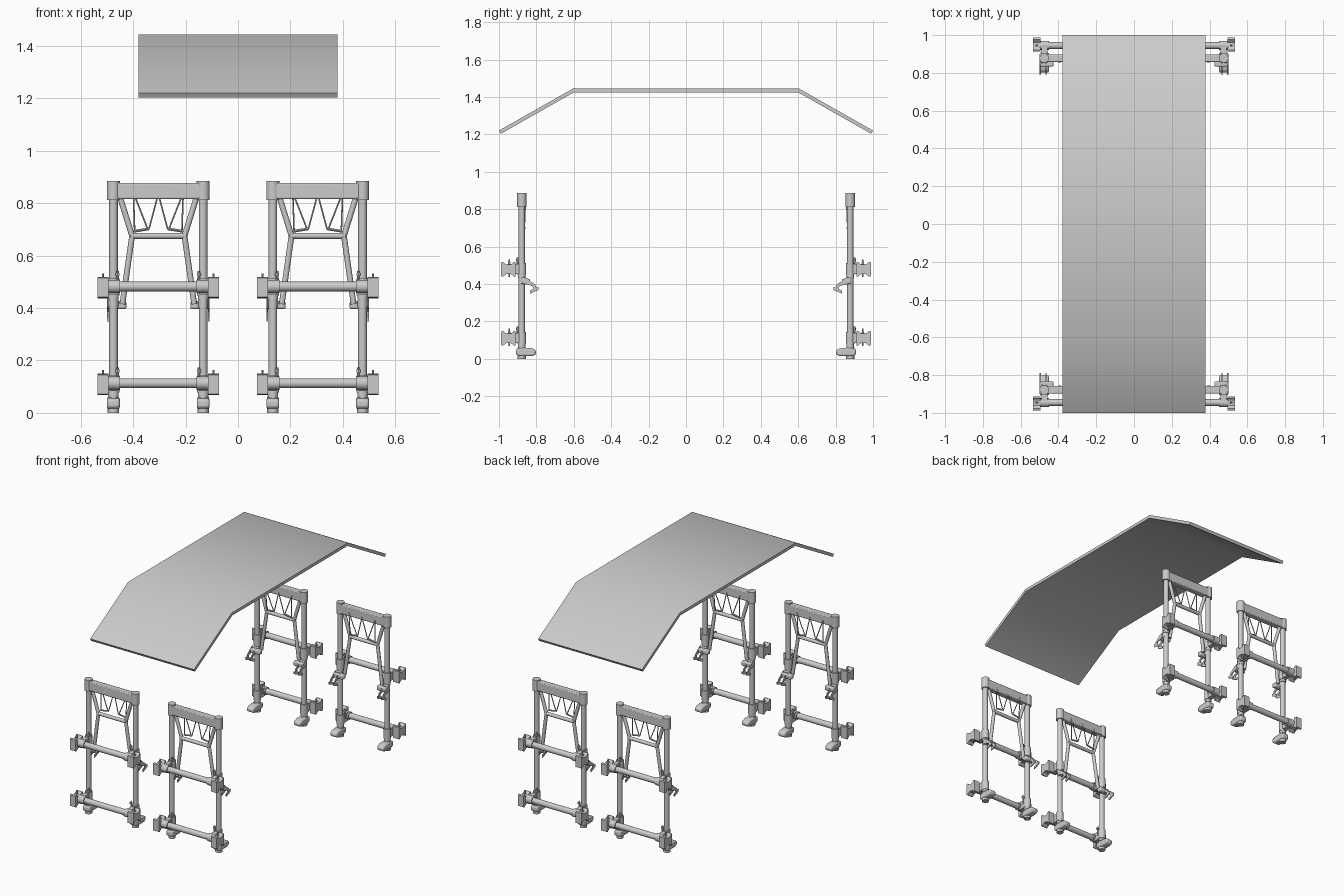
import bpy, bmesh, math
from mathutils import Vector, Matrix

if "Cube" in bpy.data.objects:
    bpy.data.objects.remove(bpy.data.objects["Cube"])

PX, PY, CX = 0.171, 0.878, 0.304   # post offset, frame depth, frame centre
BY = -0.067                        # rail offset in front of the posts
RAILS = (0.482, 0.113)


def tube(bm, p, q, r, seg=16):
    p, q = Vector(p), Vector(q)
    d = q - p
    m = Matrix.Translation((p + q) / 2) @ d.to_track_quat('Z', 'Y').to_matrix().to_4x4()
    bmesh.ops.create_cone(bm, cap_ends=True, segments=seg, radius1=r, radius2=r,
                          depth=d.length, matrix=m)


def path(bm, pts, r, seg=16):
    for p, q in zip(pts, pts[1:]):
        tube(bm, p, q, r, seg)


def box(bm, x, y, z):
    m = Matrix.Translation(((x[0] + x[1]) / 2, (y[0] + y[1]) / 2, (z[0] + z[1]) / 2))
    s = Matrix.Diagonal((abs(x[1] - x[0]), y[1] - y[0], z[1] - z[0], 1))
    bmesh.ops.create_cube(bm, size=1, matrix=m @ s)


def prism(bm, pts, x0, x1):
    f = bm.faces.new([bm.verts.new((x0, y, z)) for y, z in pts])
    g = bmesh.ops.extrude_face_region(bm, geom=[f])
    bmesh.ops.translate(bm, vec=(x1 - x0, 0, 0),
                        verts=[v for v in g['geom'] if isinstance(v, bmesh.types.BMVert)])


def finish(bm, name, places, bevel=0):
    bmesh.ops.recalc_face_normals(bm, faces=bm.faces)
    me = bpy.data.meshes.new(name)
    bm.to_mesh(me)
    bm.free()
    for i, m in enumerate(places):
        ob = bpy.data.objects.new(f"{name}_{i + 1}", me)
        bpy.context.collection.objects.link(ob)
        ob.matrix_world = m
        if bevel:
            b = ob.modifiers.new("bevel", 'BEVEL')
            b.width, b.segments, b.limit_method = bevel, 2, 'ANGLE'
        if i == 0:
            bpy.ops.object.select_all(action='DESELECT')
            ob.select_set(True)
            bpy.context.view_layer.objects.active = ob
            bpy.ops.object.shade_smooth_by_angle(angle=math.radians(35))


# folded roof panel
bm = bmesh.new()
half = [(-0.99, 1.203), (-1, 1.22), (-0.605, 1.444)]
prism(bm, half + [(-y, z) for y, z in reversed(half)] + [(0.6, 1.424), (-0.6, 1.424)],
      -0.379, 0.379)
finish(bm, "folded_panel", [Matrix()])

# frames are modelled once, then placed at four corners (back pair turned round)
places = [Matrix.Translation((sx * CX, sy * PY, 0)) @ Matrix.Rotation(0 if sy < 0 else math.pi, 4, 'Z')
          for sx in (-1, 1) for sy in (-1, 1)]

# posts with end caps and top beam
bm = bmesh.new()
for s in (-1, 1):
    tube(bm, (s * PX, 0, 0.01), (s * PX, 0, 0.87), 0.0165, 24)
    tube(bm, (s * PX, 0, 0.812), (s * PX, 0, 0.885), 0.025, 24)
finish(bm, "frame_posts", places)
bm = bmesh.new()
box(bm, (-PX, PX), (-0.02, 0.02), (0.816, 0.877))
finish(bm, "top_beam", places, 0.005)

# hourglass brace
bm = bmesh.new()
for s in (-1, 1):
    path(bm, [(s * 0.145, 0, 0.82), (s * 0.1, 0, 0.675), (s * 0.137, 0.005, 0.415)], 0.011)
tube(bm, (-0.107, 0, 0.675), (0.107, 0, 0.675), 0.0115)
finish(bm, "hourglass_brace", places)

# thin zigzag hanger wires
bm = bmesh.new()
for s in (-1, 1):
    path(bm, [(0, 0.02, 0.835), (s * 0.036, 0.014, 0.7), (s * 0.095, 0.014, 0.69)], 0.003, 8)
    path(bm, [(s * 0.095, 0.02, 0.84), (s * 0.09, 0.014, 0.69)], 0.003, 8)
    path(bm, [(s * 0.095, 0.02, 0.84), (s * 0.04, 0.014, 0.7)], 0.003, 8)
    tube(bm, (s * 0.036, 0.014, 0.702), (s * 0.085, 0.014, 0.694), 0.005, 8)
finish(bm, "hanger_wires", places)

# horizontal rails
bm = bmesh.new()
for z in RAILS:
    tube(bm, (-0.2, BY, z), (0.2, BY, z), 0.0185, 24)
finish(bm, "rails", places)

# waisted rail-end clamps
bm = bmesh.new()
waist = [(-0.11, 0.036), (-0.1, 0.04), (-0.094, 0.034), (-0.082, 0.025), (-0.06, 0.025),
         (-0.046, 0.034), (-0.042, 0.041), (-0.034, 0.038)]
for z in RAILS:
    pts = [(y, z - 0.004 + h) for y, h in waist] + [(y, z - 0.004 - h) for y, h in reversed(waist)]
    for s in (-1, 1):
        prism(bm, pts, s * 0.19, s * 0.232)
finish(bm, "rail_end_clamps", places)

# couplers joining rails to posts, with bolts
bm = bmesh.new()
for z in RAILS:
    for s in (-1, 1):
        x = s * PX
        tube(bm, (x, 0, z - 0.035), (x, 0, z + 0.03), 0.023, 20)
        box(bm, (x - 0.016, x + 0.016), (-0.06, -0.01), (z - 0.03, z + 0.025))
        tube(bm, (x - 0.025, BY, z), (x + 0.025, BY, z), 0.025, 20)
        tube(bm, (x, 0, z - 0.05), (x, 0, z - 0.03), 0.02, 20)
        tube(bm, (x - s * 0.016, -0.022, z), (x - s * 0.016, -0.022, z + 0.06), 0.005, 8)
        tube(bm, (x - s * 0.016, -0.022, z + 0.042), (x - s * 0.016, -0.022, z + 0.052), 0.009, 6)
        tube(bm, (s * 0.211, BY, z - 0.045), (s * 0.211, BY, z + 0.05), 0.004, 8)
        tube(bm, (s * 0.211, BY, z + 0.026), (s * 0.211, BY, z + 0.034), 0.008, 6)
finish(bm, "rail_couplers", places)

# brace blocks
bm = bmesh.new()
for s in (-1, 1):
    box(bm, (s * 0.122, s * 0.193), (0.012, 0.045), (0.396, 0.426))
    box(bm, (s * 0.152, s * 0.192), (-0.005, 0.025), (0.4, 0.436))
finish(bm, "brace_blocks", places, 0.007)

# paired hooked levers
bm = bmesh.new()
lever = [(0.01, 0.436), (0.03, 0.43), (0.05, 0.412), (0.072, 0.396), (0.078, 0.38),
         (0.09, 0.384), (0.089, 0.367), (0.045, 0.349), (0.044, 0.365),
         (0.062, 0.374), (0.058, 0.387), (0.035, 0.395), (0.012, 0.402)]
for s in (-1, 1):
    for x in (0.161, 0.192):
        prism(bm, lever, s * x - 0.003, s * x + 0.003)
finish(bm, "hooked_levers", places)

# feet: cup round the post and a rounded toe facing inward
bm = bmesh.new()
for s in (-1, 1):
    tube(bm, (s * PX, 0, 0), (s * PX, 0, 0.06), 0.022, 20)
finish(bm, "foot_cups", places)
bm = bmesh.new()
toe = [(-0.03, 0.02), (-0.03, 0.052), (0, 0.06), (0.05, 0.057), (0.07, 0.05), (0.079, 0.036),
       (0.072, 0.021), (0.055, 0.014), (-0.01, 0.014)]
for s in (-1, 1):
    prism(bm, toe, s * PX - 0.024, s * PX + 0.024)
finish(bm, "foot_toes", places, 0.008)
